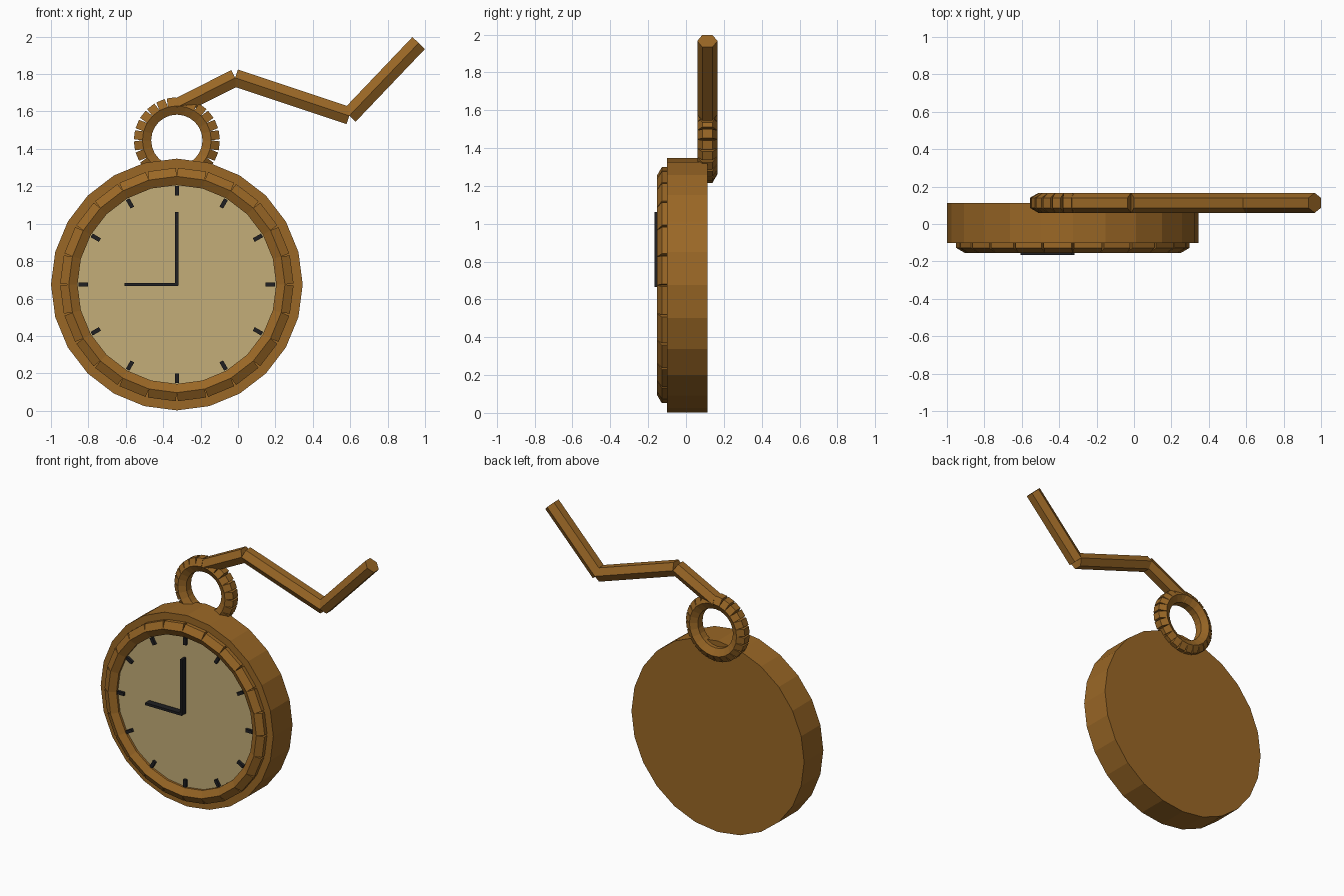
import bpy, bmesh, math
from mathutils import Vector, Matrix

if "Cube" in bpy.data.objects:
    bpy.data.objects.remove(bpy.data.objects["Cube"])

CX, CZ = -0.327, 0.675      # watch centre
ROD = 0.0535                # radius of every hexagonal rod


def material(name, rgb):
    m = bpy.data.materials.new(name)
    m.diffuse_color = (*rgb, 1)
    m.use_nodes = True
    m.node_tree.nodes["Principled BSDF"].inputs["Base Color"].default_value = m.diffuse_color
    return m


BRONZE = material("bronze", (0.323, 0.136, 0.019))
CREAM = material("aged cream", (0.552, 0.423, 0.188))
BLACK = material("black", (0.014, 0.014, 0.016))


def finish(bm, name, mat):
    bmesh.ops.recalc_face_normals(bm, faces=bm.faces[:])
    me = bpy.data.meshes.new(name)
    bm.to_mesh(me)
    bm.free()
    me.materials.append(mat)
    ob = bpy.data.objects.new(name, me)
    bpy.context.collection.objects.link(ob)
    return ob


def rod(bm, p, q):
    """Hexagonal rod from p to q with one corner towards the front."""
    p, q = Vector(p), Vector(q)
    front = Vector((0, 1, 0))
    side = (q - p).normalized().cross(front)
    ring = [ROD * (math.cos(k * math.pi / 3) * front + math.sin(k * math.pi / 3) * side)
            for k in range(6)]
    a = [bm.verts.new(p + v) for v in ring]
    b = [bm.verts.new(q + v) for v in ring]
    bm.faces.new(a)
    bm.faces.new(b[::-1])
    for k in range(6):
        n = (k + 1) % 6
        bm.faces.new((a[k], a[n], b[n], b[k]))


def rod_path(name, points):
    bm = bmesh.new()
    for p, q in zip(points, points[1:]):
        rod(bm, p, q)
    return finish(bm, name, BRONZE)


def circle(cx, cz, y, r, n=24):
    return [(cx + r * math.sin(2 * math.pi * k / n), y, cz + r * math.cos(2 * math.pi * k / n))
            for k in range(n + 1)]


def disc(name, r, y0, y1, mat):
    bm = bmesh.new()
    face = bm.faces.new([bm.verts.new(p) for p in circle(CX, CZ, y0, r)[:-1]])
    out = bmesh.ops.extrude_face_region(bm, geom=[face], use_keep_orig=True)
    bmesh.ops.translate(bm, vec=(0, y1 - y0, 0),
                        verts=[v for v in out["geom"] if isinstance(v, bmesh.types.BMVert)])
    return finish(bm, name, mat)


def bar(bm, r0, r1, width, y0, y1, angle):
    """Box running outward from the watch centre, angle clockwise from twelve."""
    m = (Matrix.Translation((CX, (y0 + y1) / 2, CZ)) @ Matrix.Rotation(angle, 4, 'Y')
         @ Matrix.Translation((0, 0, (r0 + r1) / 2))
         @ Matrix.Diagonal((width, y1 - y0, r1 - r0, 1)))
    bmesh.ops.create_cube(bm, size=1, matrix=m)


# Case and dial
disc("case", 0.673, -0.101, 0.113, BRONZE)
disc("dial", 0.545, -0.112, -0.098, CREAM)

# Bezel and hanging ring, both made of short straight rods
rod_path("bezel", circle(CX, CZ, -0.101, 0.578))
rod_path("hanging_ring", circle(CX, 1.446, 0.113, 0.184))

# Chain
rod_path("chain", [(CX, 0.113, 1.622), (-0.015, 0.113, 1.78),
                   (0.595, 0.113, 1.577), (0.966, 0.113, 1.966)])

# Hour marks
bm = bmesh.new()
for h in range(12):
    bar(bm, 0.475, 0.526, 0.022, -0.130, -0.108, h * math.pi / 6)
finish(bm, "hour_marks", BLACK)

# Hands, at nine o'clock
for name, length, angle in (("minute_hand", 0.387, 0), ("hour_hand", 0.28, -math.pi / 2)):
    bm = bmesh.new()
    bar(bm, -0.005, length, 0.017, -0.167, -0.122, angle)
    finish(bm, name, BLACK)
